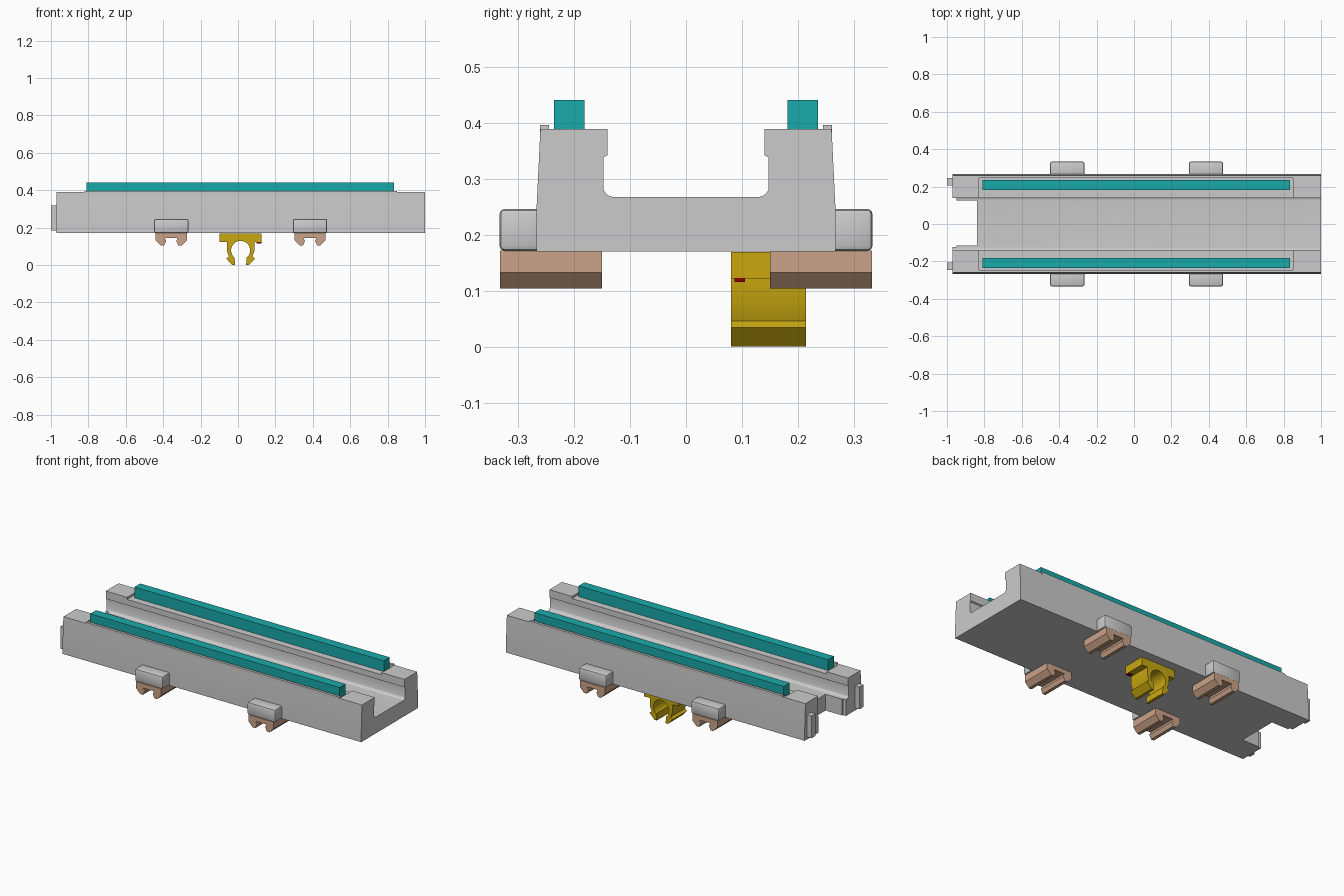
import bpy, bmesh, math

if "Cube" in bpy.data.objects:
    bpy.data.objects.remove(bpy.data.objects["Cube"])


def material(name, rgb):
    m = bpy.data.materials.new(name)
    m.diffuse_color = (*rgb, 1)
    m.use_nodes = True
    m.node_tree.nodes["Principled BSDF"].inputs["Base Color"].default_value = m.diffuse_color
    return m


def extrude(name, pts, axis, a, b, mat=None):
    """Extrude a closed profile: (y,z) along x or (x,z) along y, from a to b."""
    bm = bmesh.new()
    place = (lambda p: (a, p[0], p[1])) if axis == 'x' else (lambda p: (p[0], a, p[1]))
    f = bm.faces.new([bm.verts.new(place(p)) for p in pts])
    r = bmesh.ops.extrude_face_region(bm, geom=[f])
    d = (b - a, 0, 0) if axis == 'x' else (0, b - a, 0)
    bmesh.ops.translate(bm, vec=d, verts=[v for v in r['geom'] if isinstance(v, bmesh.types.BMVert)])
    bmesh.ops.recalc_face_normals(bm, faces=bm.faces)
    me = bpy.data.meshes.new(name)
    bm.to_mesh(me)
    bm.free()
    ob = bpy.data.objects.new(name, me)
    bpy.context.collection.objects.link(ob)
    if mat:
        me.materials.append(mat)
    return ob


def box(name, x0, x1, y0, y1, z0, z1, mat=None):
    return extrude(name, [(y0, z0), (y1, z0), (y1, z1), (y0, z1)], 'x', x0, x1, mat)


def apply(ob, mod):
    bpy.context.view_layer.objects.active = ob
    bpy.ops.object.modifier_apply(modifier=mod.name)


def cut(ob, *dims):
    c = box("cutter", *dims)
    c.hide_render = True
    m = ob.modifiers.new("cut", 'BOOLEAN')
    m.operation, m.object, m.solver = 'DIFFERENCE', c, 'EXACT'
    apply(ob, m)
    bpy.data.objects.remove(c)


teal = material("teal", (0.01, 0.40, 0.40))
gold = material("gold", (0.58, 0.39, 0.005))
tan = material("tan", (0.60, 0.37, 0.25))
red = material("red", (0.25, 0.0, 0.0))

# channel body: U section with filleted floor
half = [(0.267, 0.17), (0.267, 0.245), (0.26, 0.389), (0.14, 0.389), (0.14, 0.342), (0.147, 0.338)]
half += [(0.141 + 0.006 * (1 - i / 5) - 0.016 * (i / 5) ** 2, 0.28 - 0.013 * math.sin(i / 5 * math.pi / 2))
         for i in range(6)]
body = extrude("channel_body", half + [(-y, z) for y, z in reversed(half)], 'x', -0.97, 1.0)
# open notch in the floor at the left end
cut(body, -1.1, -0.84, -0.115, 0.125, 0.1, 0.35)
cut(body, -1.1, -0.95, -0.122, 0.139, 0.1, 0.335)
# shallow rail beds between the raised end blocks
for s in (-1, 1):
    y0, y1 = sorted((s * 0.13, s * 0.245))
    cut(body, -0.83, 0.85, y0, y1, 0.376, 0.5)

for s, side in ((-1, "front"), (1, "back")):
    # outer lip, rail and end tab
    lip = sorted((s * 0.245, s * 0.2605))
    box(f"{side}_lip", -0.82, 0.85, *lip, 0.375, 0.396)
    rail = sorted((s * 0.181, s * 0.236))
    box(f"{side}_rail", -0.81, 0.835, *rail, 0.37, 0.44, teal)
    tab = sorted((s * 0.207, s * 0.245))
    box(f"{side}_end_tab", -1.0, -0.96, *tab, 0.185, 0.317)

    for cx, pos in ((-0.357, "left"), (0.385, "right")):
        # side boss with softened edges
        y0, y1 = sorted((s * 0.25, s * 0.333))
        boss = box(f"{side}_{pos}_boss", cx - 0.092, cx + 0.092, y0, y1, 0.171, 0.246)
        m = boss.modifiers.new("bevel", 'BEVEL')
        m.width, m.segments = 0.009, 2
        apply(boss, m)
        # slotted foot clip
        h = [(0.083, 0.172), (0.083, 0.132), (0.056, 0.104), (0.038, 0.104), (0.027, 0.127), (0.034, 0.145)]
        prof = [(cx + x, z) for x, z in h] + [(cx - x, z) for x, z in reversed(h)]
        y0, y1 = sorted((s * 0.15, s * 0.332))
        extrude(f"{side}_{pos}_foot_clip", prof, 'y', y0, y1, tan)

# round snap clip under the centre
cx, cz, r = 0.014, 0.078, 0.051
arc = [(cx + r * math.cos(t), cz + r * math.sin(t))
       for t in [math.radians(-50 + i * 280 / 24) for i in range(25)]]
outer_r = [(cx + 0.029, 0.0), (cx + 0.045, 0.0), (cx + 0.077, 0.034), (cx + 0.063, 0.046), (cx + 0.074, 0.075),
           (cx + 0.074, 0.122), (cx + 0.112, 0.122), (cx + 0.112, 0.169)]
outer_l = [(2 * cx - x, z) for x, z in outer_r]
prof = outer_r + list(reversed(outer_l)) + list(reversed(arc))
extrude("snap_clip", prof, 'y', 0.08, 0.214, gold)
box("clip_marker", 0.100, 0.1265, 0.087, 0.105, 0.115, 0.123, red)

for ob in bpy.context.collection.objects:
    bpy.ops.object.select_all(action='DESELECT')
    ob.select_set(True)
    bpy.context.view_layer.objects.active = ob
    bpy.ops.object.shade_smooth_by_angle(angle=math.radians(25))
